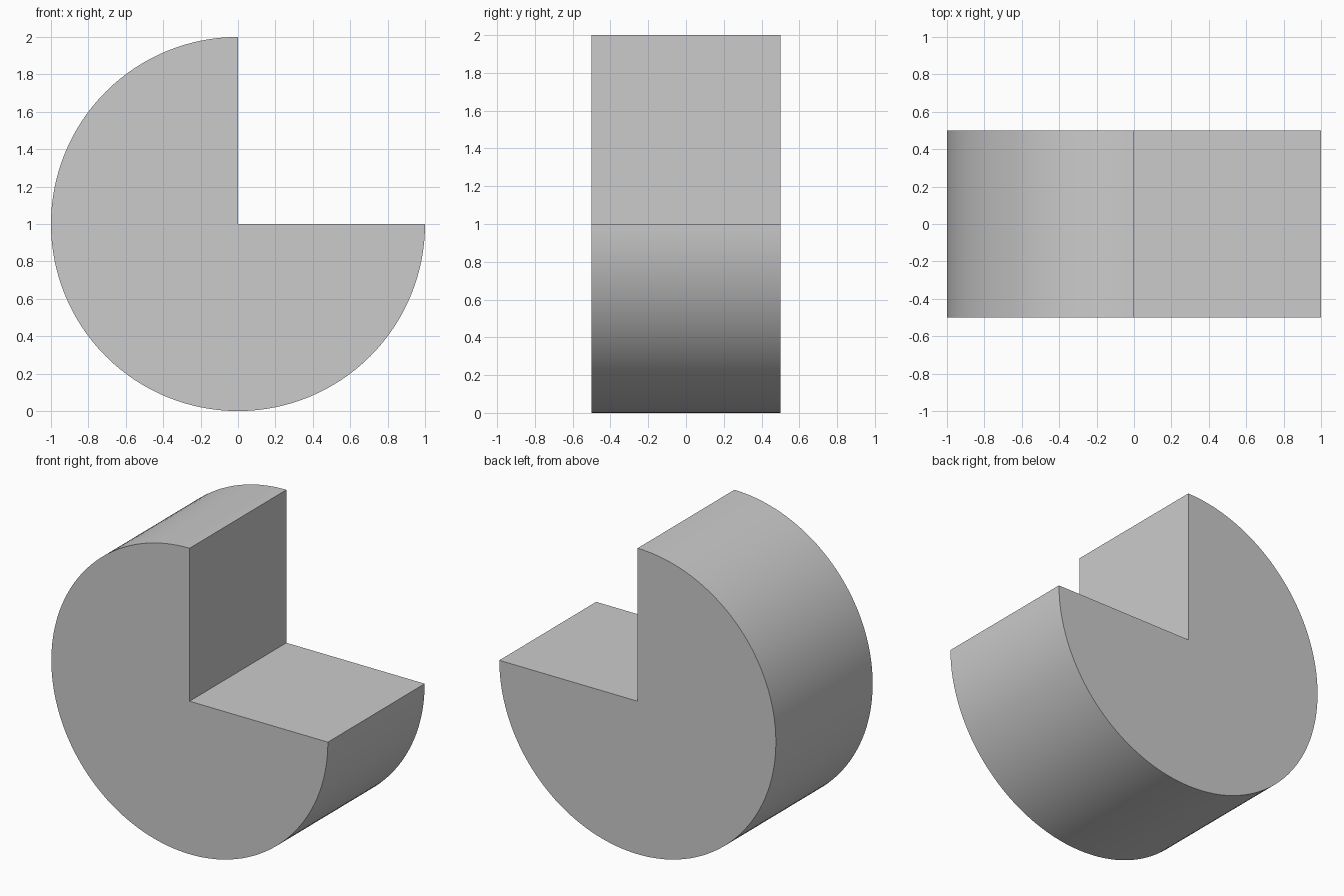
import bpy, bmesh
from math import sin, cos, pi, radians

if "Cube" in bpy.data.objects:
    bpy.data.objects.remove(bpy.data.objects["Cube"])

RADIUS, DEPTH, STEPS = 1.0, 1.0, 96

# Three-quarter disc profile: centre corner plus an arc from the top, round the left, to the right
bm = bmesh.new()
profile = [(0, RADIUS)]
for i in range(STEPS + 1):
    a = pi / 2 + 1.5 * pi * i / STEPS
    profile.append((RADIUS * cos(a), RADIUS + RADIUS * sin(a)))
face = bm.faces.new([bm.verts.new((x, -DEPTH / 2, z)) for x, z in profile])

# Extrude the profile through the depth, keeping the front cap
ext = bmesh.ops.extrude_face_region(bm, geom=[face], use_keep_orig=True)
verts = [g for g in ext["geom"] if isinstance(g, bmesh.types.BMVert)]
bmesh.ops.translate(bm, verts=verts, vec=(0, DEPTH, 0))
bmesh.ops.recalc_face_normals(bm, faces=bm.faces)

mesh = bpy.data.meshes.new("three_quarter_cylinder")
bm.to_mesh(mesh)
bm.free()
obj = bpy.data.objects.new("three_quarter_cylinder", mesh)
bpy.context.collection.objects.link(obj)

# Smooth curved wall with crisp rims and notch edges
bpy.context.view_layer.objects.active = obj
obj.select_set(True)
bpy.ops.object.shade_smooth_by_angle(angle=radians(30))
